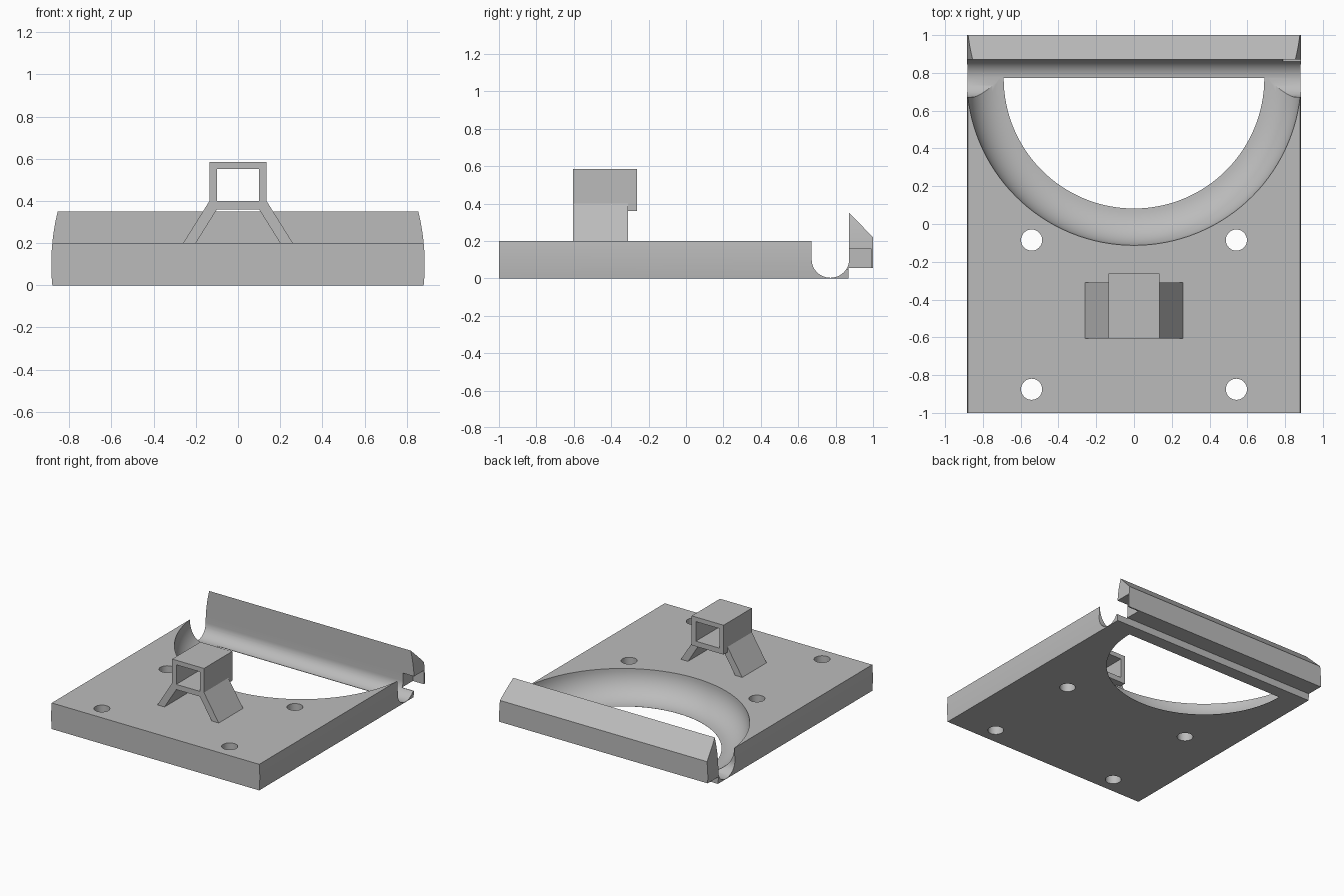
import bpy
import bmesh
from math import sin, cos, pi, radians, sqrt
from mathutils import Vector

if "Cube" in bpy.data.objects:
    bpy.data.objects.remove(bpy.data.objects["Cube"])

grey = bpy.data.materials.new("light_grey")
grey.use_nodes = True
grey.diffuse_color = (0.5, 0.5, 0.5, 1)
grey.node_tree.nodes["Principled BSDF"].inputs["Base Color"].default_value = (0.5, 0.5, 0.5, 1)


def finish(name, bm):
    bmesh.ops.recalc_face_normals(bm, faces=bm.faces)
    mesh = bpy.data.meshes.new(name)
    bm.to_mesh(mesh)
    bm.free()
    mesh.materials.append(grey)
    obj = bpy.data.objects.new(name, mesh)
    bpy.context.collection.objects.link(obj)
    return obj


def prism(name, outline, axis, lo, hi):
    """Extrude a 2D outline along x, y or z."""
    place = {"x": lambda a, b, t: (t, a, b),
             "y": lambda a, b, t: (a, t, b),
             "z": lambda a, b, t: (a, b, t)}[axis]
    bm = bmesh.new()
    face = bm.faces.new([bm.verts.new(place(a, b, lo)) for a, b in outline])
    moved = bmesh.ops.extrude_face_region(bm, geom=[face])["geom"]
    bmesh.ops.translate(bm, vec=Vector(place(0, 0, hi - lo)),
                        verts=[g for g in moved if isinstance(g, bmesh.types.BMVert)])
    return finish(name, bm)


def rect(a0, a1, b0, b1):
    return [(a0, b0), (a1, b0), (a1, b1), (a0, b1)]


def arc(ca, cb, ra, rb, start, end, n):
    angles = [radians(start + (end - start) * i / n) for i in range(n + 1)]
    return [(ca + ra * cos(t), cb + rb * sin(t)) for t in angles]


def activate(obj):
    bpy.ops.object.select_all(action="DESELECT")
    obj.select_set(True)
    bpy.context.view_layer.objects.active = obj


def boolean(obj, cutter, operation="DIFFERENCE"):
    mod = obj.modifiers.new("cut", "BOOLEAN")
    mod.operation = operation
    mod.solver = "EXACT"
    mod.object = cutter
    activate(obj)
    bpy.ops.object.modifier_apply(modifier=mod.name)
    bpy.data.objects.remove(cutter)


# Plate, straight groove and rear wall in one side profile
WIDTH, RING_Y = 0.885, 0.772
groove = arc(RING_Y, 0.1, 0.1, 0.097, 0, -180, 24)
profile = [(-1, 0), (0.87, 0), (0.87, 0.055), (1, 0.055), (1, 0.22), (0.872, 0.35)]
profile += groove + [(0.672, 0.2), (-1, 0.2)]
base = prism("base_plate", profile, "x", -0.95, 0.95)

# Gently bowed ends
BOW = 1.04
rise = [-0.02 + 0.4 * i / 14 for i in range(15)]
side = [(WIDTH - BOW + sqrt(BOW ** 2 - (z - 0.1) ** 2), z) for z in rise]
outline = side + [(-x, z) for x, z in reversed(side)]
boolean(base, prism("end_trim", outline, "y", -1.1, 1.1), "INTERSECT")

# Half-round opening with a concave rim
bowl = [(0, -0.1), (0.69, -0.1)] + arc(0.69, 0.2, 0.195, 0.199, -90, 0, 14)
bowl += [(WIDTH, 0.3), (0, 0.3)]
bm = bmesh.new()
start = bm.faces.new([bm.verts.new((-r, RING_Y, z)) for r, z in bowl])
cap = start.copy()
bmesh.ops.spin(bm, geom=[cap], cent=(0, RING_Y, 0), axis=(0, 0, 1),
               angle=pi, steps=64, use_duplicate=False)
bmesh.ops.remove_doubles(bm, verts=bm.verts, dist=0.00001)
boolean(base, finish("opening_cutter", bm))

# Screw holes
for x in (-0.542, 0.542):
    for y in (-0.085, -0.875):
        boolean(base, prism("hole_cutter", arc(x, y, 0.056, 0.056, 0, 348.75, 31), "z", -0.1, 0.3))

# Notch in one end of the rear wall
boolean(base, prism("notch_cutter", rect(0.86, 0.99, 0.05, 0.16), "x", 0.79, 1))

# Square tube
tube = prism("square_tube", rect(-0.135, 0.135, 0.36, 0.585), "y", -0.605, -0.262)
boolean(tube, prism("tube_cutter", rect(-0.1, 0.1, 0.4, 0.55), "y", -0.7, -0.2))
# Trim the lower corners to meet the legs
for s in (-1, 1):
    corner = [(s * 0.1, 0.36), (s * 0.135, 0.4), (s * 0.2, 0.4), (s * 0.2, 0.3), (s * 0.1, 0.3)]
    boolean(tube, prism("corner_cutter", corner, "y", -0.7, -0.31))

# Splayed legs
for s, name in ((1, "left_leg"), (-1, "right_leg")):
    leg = [(s * 0.135, 0.4), (s * 0.26, 0.2), (s * 0.2, 0.2), (s * 0.1, 0.36)]
    prism(name, leg, "y", -0.605, -0.31)

activate(base)
bpy.ops.object.shade_smooth_by_angle(angle=radians(25))
